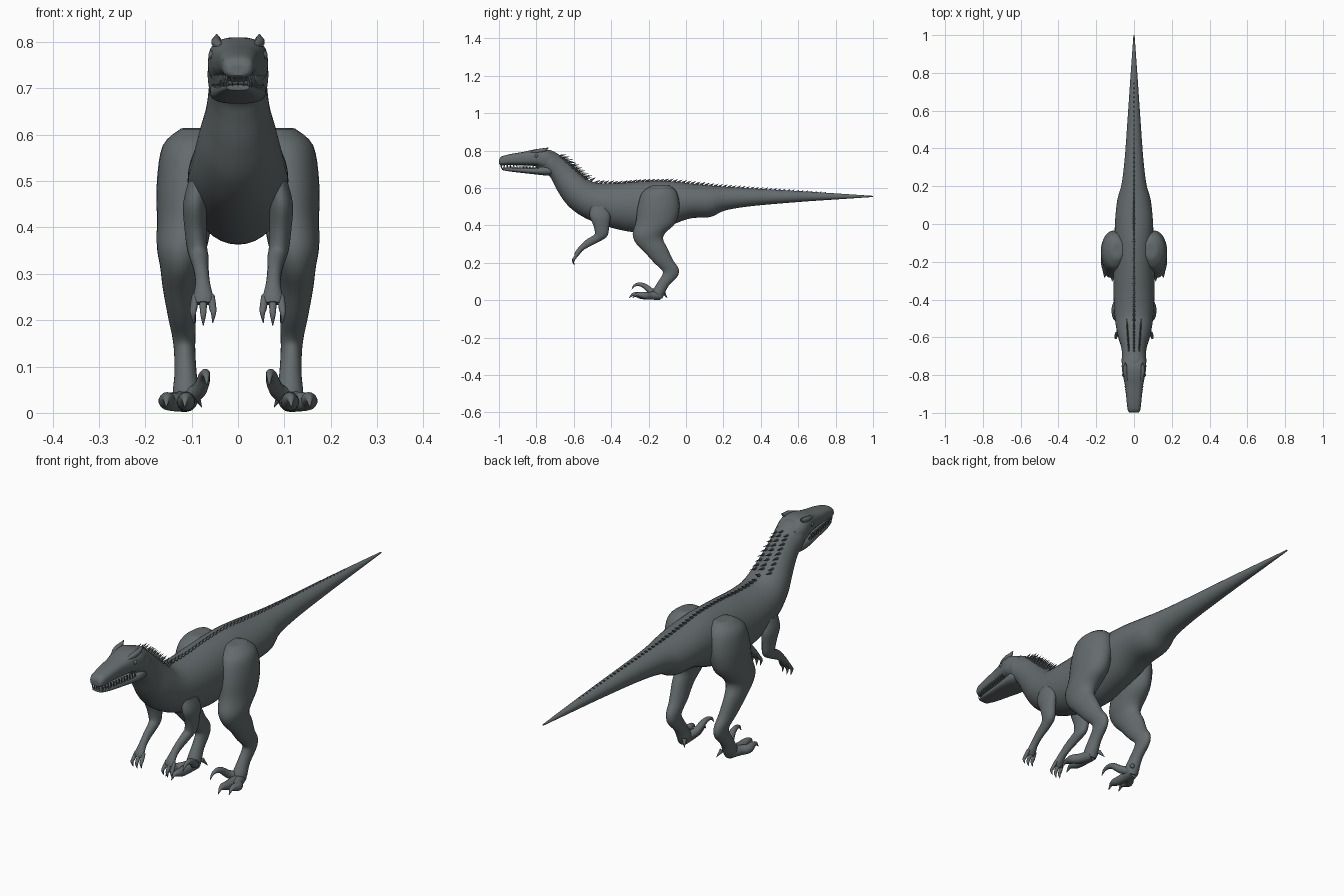
import bpy, bmesh, math
from mathutils import Vector

if "Cube" in bpy.data.objects:
    bpy.data.objects.remove(bpy.data.objects["Cube"])

skin = bpy.data.materials.new("slate_grey_skin")
skin.use_nodes = True
COLOUR = (0.13, 0.15, 0.155, 1)
skin.diffuse_color = COLOUR
skin.node_tree.nodes["Principled BSDF"].inputs["Base Color"].default_value = COLOUR


def finish(name, bm, angle=50):
    bmesh.ops.recalc_face_normals(bm, faces=bm.faces)
    mesh = bpy.data.meshes.new(name)
    bm.to_mesh(mesh)
    bm.free()
    mesh.materials.append(skin)
    ob = bpy.data.objects.new(name, mesh)
    bpy.context.collection.objects.link(ob)
    bpy.ops.object.select_all(action="DESELECT")
    ob.select_set(True)
    bpy.context.view_layer.objects.active = ob
    bpy.ops.object.shade_smooth_by_angle(angle=math.radians(angle))
    return ob


def resample(rows, steps):
    """Smooth Catmull-Rom pass through rows of numbers."""
    out = []
    for i in range(len(rows) - 1):
        a, b, c, d = (rows[min(max(i + k, 0), len(rows) - 1)] for k in (-1, 0, 1, 2))
        for s in range(steps):
            t = s / steps
            out.append([q + t * (r - p) / 2 + t * t * (p - 2.5 * q + 2 * r - s2 / 2)
                        + t ** 3 * (1.5 * (q - r) + (s2 - p) / 2)
                        for p, q, r, s2 in zip(a, b, c, d)])
    return out + [list(rows[-1])]


def skin_rings(bm, rings):
    loops = [[bm.verts.new(p) for p in ring] for ring in rings]
    for a, b in zip(loops, loops[1:]):
        for i in range(len(a)):
            j = (i + 1) % len(a)
            bm.faces.new((a[i], a[j], b[j], b[i]))
    bm.faces.new(loops[0])
    bm.faces.new(loops[-1])


def loft(name, rows, side=1, sides=28, steps=4, boxy=1.0):
    """Rows are: first edge y, z, second edge y, z, centre x, half width."""
    bm = bmesh.new()
    rings = []

    def ring(row, scale=1, push=0):
        ya, za, yb, zb, x, w = row
        mid = Vector((x * side, (ya + yb) / 2, (za + zb) / 2))
        half = Vector((0, ya - yb, za - zb)) / 2
        pts = []
        for k in range(sides):
            a = 2 * math.pi * k / sides
            c, s = math.cos(a), math.sin(a)
            c, s = (math.copysign(abs(v) ** boxy, v) for v in (c, s))
            pts.append(mid + half * c * scale + Vector((max(w, .001) * s * scale, 0, 0)))
        return pts

    smooth = resample(rows, steps)
    rings = [ring(smooth[0], .55)] + [ring(r) for r in smooth] + [ring(smooth[-1], .55)]
    skin_rings(bm, rings)
    return finish(name, bm)


def add_tube(bm, points, sides=10, steps=4):
    """Tapered tube along points of x, y, z, radius."""
    pts = resample(points, steps)
    rings = []
    for i, p in enumerate(pts):
        way = Vector(pts[min(i + 1, len(pts) - 1)][:3]) - Vector(pts[max(i - 1, 0)][:3])
        u = way.cross(Vector((1, 0.01, 0.02))).normalized()
        v = way.cross(u).normalized()
        r = max(p[3], .0006)
        rings.append([Vector(p[:3]) + (u * math.cos(a) + v * math.sin(a)) * r
                      for a in (2 * math.pi * k / sides for k in range(sides))])
    skin_rings(bm, rings)


def add_spike(bm, base, tip, radius, sides=6):
    add_tube(bm, [(*base, radius), (*tip, .0006)], sides, 1)


# Neck, trunk and tail: top line, belly line, half width
trunk = [(-.80, .795, -.79, .70, 0, .045), (-.73, .803, -.735, .668, 0, .065),
         (-.67, .772, -.71, .63, 0, .063), (-.61, .722, -.675, .565, 0, .070),
         (-.56, .675, -.62, .495, 0, .086), (-.49, .630, -.53, .435, 0, .100),
         (-.38, .625, -.40, .388, 0, .108), (-.24, .635, -.25, .363, 0, .108),
         (-.10, .637, -.10, .395, 0, .104), (.02, .625, .02, .437, 0, .100),
         (.13, .613, .13, .445, 0, .088), (.21, .607, .21, .480, 0, .066),
         (.35, .598, .35, .503, 0, .049), (.60, .584, .60, .525, 0, .031),
         (.82, .570, .82, .540, 0, .016), (1, .558, 1, .552, 0, .003)]
loft("body", trunk, sides=36, steps=5)

# Skull and jaw, with a narrow gap for the mouth
loft("skull", [(-.999, .752, -.999, .728, 0, .022), (-.985, .769, -.985, .722, 0, .033),
               (-.93, .783, -.93, .724, 0, .040), (-.86, .795, -.86, .721, 0, .047),
               (-.80, .808, -.80, .717, 0, .059), (-.75, .808, -.75, .700, 0, .065),
               (-.70, .785, -.70, .690, 0, .055)], boxy=.75)
loft("lower_jaw", [(-.985, .708, -.985, .696, 0, .024), (-.94, .710, -.94, .688, 0, .036),
                   (-.87, .710, -.87, .680, 0, .046), (-.80, .711, -.80, .672, 0, .056),
                   (-.74, .720, -.74, .667, 0, .060), (-.70, .71, -.70, .675, 0, .05)], boxy=.75)

# Teeth around the front and sides of the mouth
bm = bmesh.new()
for i in range(13):
    y = -.985 + i * .0155
    w = .024 + .03 * (i / 12) ** .8
    for s in (-1, 1):
        add_spike(bm, (s * w, y, .729), (s * w, y, .703), .004)
        add_spike(bm, (s * w * .93, y + .008, .701), (s * w * .93, y + .008, .722), .0035)
for x in (-.012, 0, .012):
    add_spike(bm, (x, -.99, .729), (x, -.988, .704), .004)
finish("teeth", bm, 30)

# Brow horns, brow ridges, eyes and nostrils
for s, word in ((1, "left"), (-1, "right")):
    bm = bmesh.new()
    add_tube(bm, [(s * .036, -.83, .790, .006), (s * .046, -.79, .798, .011),
                  (s * .046, -.755, .804, .010), (s * .046, -.735, .817, .001)])
    finish(word + "_brow_horn", bm)
    for part, spot, r in (("eye", (s * .054, -.80, .772), .010),
                          ("nostril", (s * .027, -.975, .757), .007)):
        bm = bmesh.new()
        bmesh.ops.create_uvsphere(bm, u_segments=14, v_segments=8, radius=r)
        bmesh.ops.translate(bm, verts=bm.verts, vec=spot)
        finish(word + "_" + part, bm)


def top_line(y):
    for a, b in zip(trunk, trunk[1:]):
        if a[0] <= y <= b[0]:
            return a[1] + (b[1] - a[1]) * (y - a[0]) / (b[0] - a[0])
    return trunk[-1][1]


# Quills of the neck crest in three rows
bm = bmesh.new()
for row in (-1, 0, 1):
    for i in range(9):
        y = -.68 + i * .017
        z = top_line(y) - (.010 if row else 0)
        x = row * (.026 + i * .0012)
        add_spike(bm, (x, y, z - .006), (x * 1.1, y + .042, z + .002), .006)
finish("neck_quills", bm, 30)

# Low saw-toothed scutes along the back and tail
bm = bmesh.new()
for i in range(52):
    y = -.51 + i * .0245
    size = 1 - .65 * max(0, y) / .75
    z = top_line(y)
    add_spike(bm, (0, y, z - .003), (0, y + .026 * size, z + .013 * size), .008 * size)
finish("back_scutes", bm, 30)

# Legs: front edge, back edge, centre x, half width
leg = [(-.185, .612, -.09, .615, .088, .035), (-.235, .575, -.05, .58, .100, .062),
       (-.258, .50, -.035, .50, .109, .066), (-.268, .42, -.055, .415, .115, .060),
       (-.285, .355, -.11, .36, .121, .054), (-.268, .305, -.122, .325, .125, .043),
       (-.22, .255, -.10, .28, .127, .035), (-.17, .20, -.07, .215, .121, .030),
       (-.128, .16, -.04, .17, .117, .025), (-.127, .135, -.045, .128, .115, .023),
       (-.155, .09, -.092, .078, .113, .024), (-.178, .050, -.118, .028, .112, .029),
       (-.175, .025, -.128, .008, .112, .022)]
# Arms: front edge, back edge, centre x, half width
arm = [(-.51, .50, -.42, .50, .085, .022), (-.515, .45, -.405, .45, .093, .026),
       (-.495, .40, -.41, .40, .092, .024), (-.487, .362, -.42, .345, .088, .022),
       (-.495, .347, -.455, .318, .083, .020), (-.535, .322, -.51, .290, .079, .016),
       (-.57, .288, -.548, .268, .076, .016), (-.592, .258, -.568, .246, .075, .021),
       (-.597, .240, -.580, .232, .075, .020)]

for s, word in ((1, "left"), (-1, "right")):
    loft(word + "_leg", leg, s)
    loft(word + "_arm", arm, s, sides=18)

    # Fingers with hooked claws
    bm = bmesh.new()
    for dx, drop in ((-.017, .006), (0, 0), (.017, .004)):
        x = .075 + dx
        add_tube(bm, [(s * x, -.578, .252, .008), (s * (x + dx * .2), -.594, .228, .008),
                      (s * (x + dx * .3), -.603, .210 + drop, .006),
                      (s * (x + dx * .2), -.598, .188 + drop, .0008)])
    finish(word + "_fingers", bm)

    # Walking toes, each ending in a claw
    bm = bmesh.new()
    for tip_x, reach in ((.112, 0), (.152, .018)):
        mid_x = (.112 + tip_x) / 2
        add_tube(bm, [(s * .112, -.14, .026, .024), (s * mid_x, -.19, .024, .021),
                      (s * tip_x, -.235 + reach, .025, .019),
                      (s * tip_x, -.262 + reach, .030, .015),
                      (s * (tip_x + .002), -.285 + reach, .030, .008),
                      (s * (tip_x + .003), -.303 + reach, .012, .001)], 14)
    finish(word + "_toes", bm)

    # Raised sickle toe on the inner side
    bm = bmesh.new()
    add_tube(bm, [(s * .105, -.155, .035, .020), (s * .085, -.185, .048, .017),
                  (s * .076, -.208, .066, .015), (s * .073, -.225, .078, .013),
                  (s * .070, -.250, .085, .010), (s * .068, -.276, .078, .006),
                  (s * .067, -.290, .058, .001)], 12)
    finish(word + "_sickle_claw", bm)

    # Small rear toe
    bm = bmesh.new()
    add_spike(bm, (s * .092, -.12, .04), (s * .078, -.10, .012), .010, 10)
    finish(word + "_rear_toe", bm)
